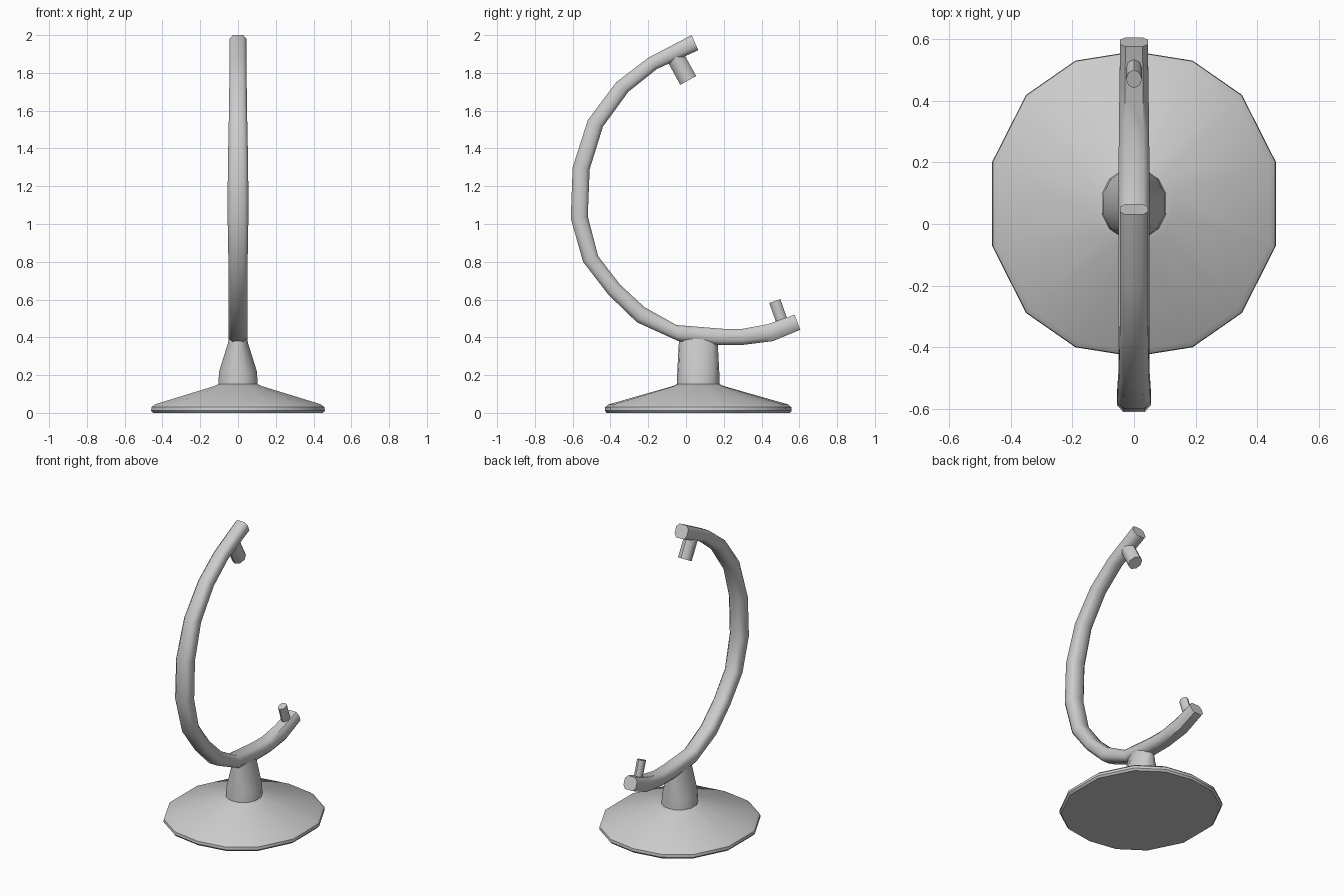
import bpy, bmesh, math
from mathutils import Vector

if "Cube" in bpy.data.objects:
    bpy.data.objects.remove(bpy.data.objects["Cube"])


def loft(name, rings, angle=40):
    """Skin a list of equal-length point rings and cap both ends."""
    bm = bmesh.new()
    vs = [[bm.verts.new(p) for p in r] for r in rings]
    n = len(rings[0])
    for a, b in zip(vs, vs[1:]):
        for i in range(n):
            j = (i + 1) % n
            bm.faces.new((a[i], a[j], b[j], b[i]))
    bm.faces.new(vs[0])
    bm.faces.new(vs[-1])
    bmesh.ops.recalc_face_normals(bm, faces=bm.faces[:])
    me = bpy.data.meshes.new(name)
    bm.to_mesh(me)
    bm.free()
    ob = bpy.data.objects.new(name, me)
    bpy.context.collection.objects.link(ob)
    bpy.ops.object.select_all(action='DESELECT')
    ob.select_set(True)
    bpy.context.view_layer.objects.active = ob
    bpy.ops.object.shade_smooth_by_angle(angle=math.radians(angle))
    return ob


# Base and neck: 14-sided outline, scaled up the height
CY = 0.065
half = [(0, -.49), (.19, -.46), (.35, -.35), (.46, -.135),
        (.46, .135), (.35, .35), (.19, .46), (0, .49)]
outline = [(x / .46, y / .49) for x, y in half]
outline += [(-x, y) for x, y in outline[-2:0:-1]]


def ring(rx, ry, z):
    return [(x * rx, CY + y * ry, z) for x, y in outline]


loft("base", [ring(.45, .485, 0), ring(.46, .495, .012), ring(.458, .493, .03),
              ring(.44, .475, .045), ring(.125, .135, .142), ring(.105, .115, .152)])
loft("neck", [ring(.105, .113, .145), ring(.10, .111, .22),
              ring(.053, .103, .37), ring(.045, .10, .42)])

# Curved arm: outer and inner edge (y, z) with half width in x
stations = [
    (.03, 2.0, .065, 1.92, .045), (-.20, 1.88, -.155, 1.82, .045),
    (-.37, 1.75, -.305, 1.70, .046), (-.52, 1.55, -.44, 1.515, .049),
    (-.60, 1.30, -.51, 1.29, .054), (-.61, 1.03, -.52, 1.04, .055),
    (-.545, .80, -.465, .83, .051), (-.41, .625, -.35, .68, .05),
    (-.26, .48, -.22, .56, .05), (-.04, .38, -.05, .465, .05),
    (.165, .36, .20, .445, .05), (.30, .36, .30, .445, .049),
    (.46, .38, .435, .47, .047), (.605, .44, .575, .52, .045)]
section = [(.62, 1), (1, .5), (1, -.5), (.62, -1),
           (-.62, -1), (-1, -.5), (-1, .5), (-.62, 1)]
rings = []
for oy, oz, iy, iz, w in stations:
    o, i = Vector((0, oy, oz)), Vector((0, iy, iz))
    rings.append([(o + i) / 2 + (o - i) / 2 * t + Vector((s * w, 0, 0)) for s, t in section])
loft("arm", rings, 50)


# Pivot pins
def pin(name, start, end, r, rx, sides=8):
    a, b = Vector((0, *start)), Vector((0, *end))
    side = (b - a).normalized().cross(Vector((1, 0, 0)))
    angs = [2 * math.pi * k / sides for k in range(sides)]
    loft(name, [[p + side * r * math.cos(t) + Vector((rx * math.sin(t), 0, 0))
                 for t in angs] for p in (a, b)], 50)


pin("upper_pin", (-.06, 1.89), (.012, 1.76), .048, .042)
pin("lower_pin", (.513, .47), (.47, .592), .031, .026)
